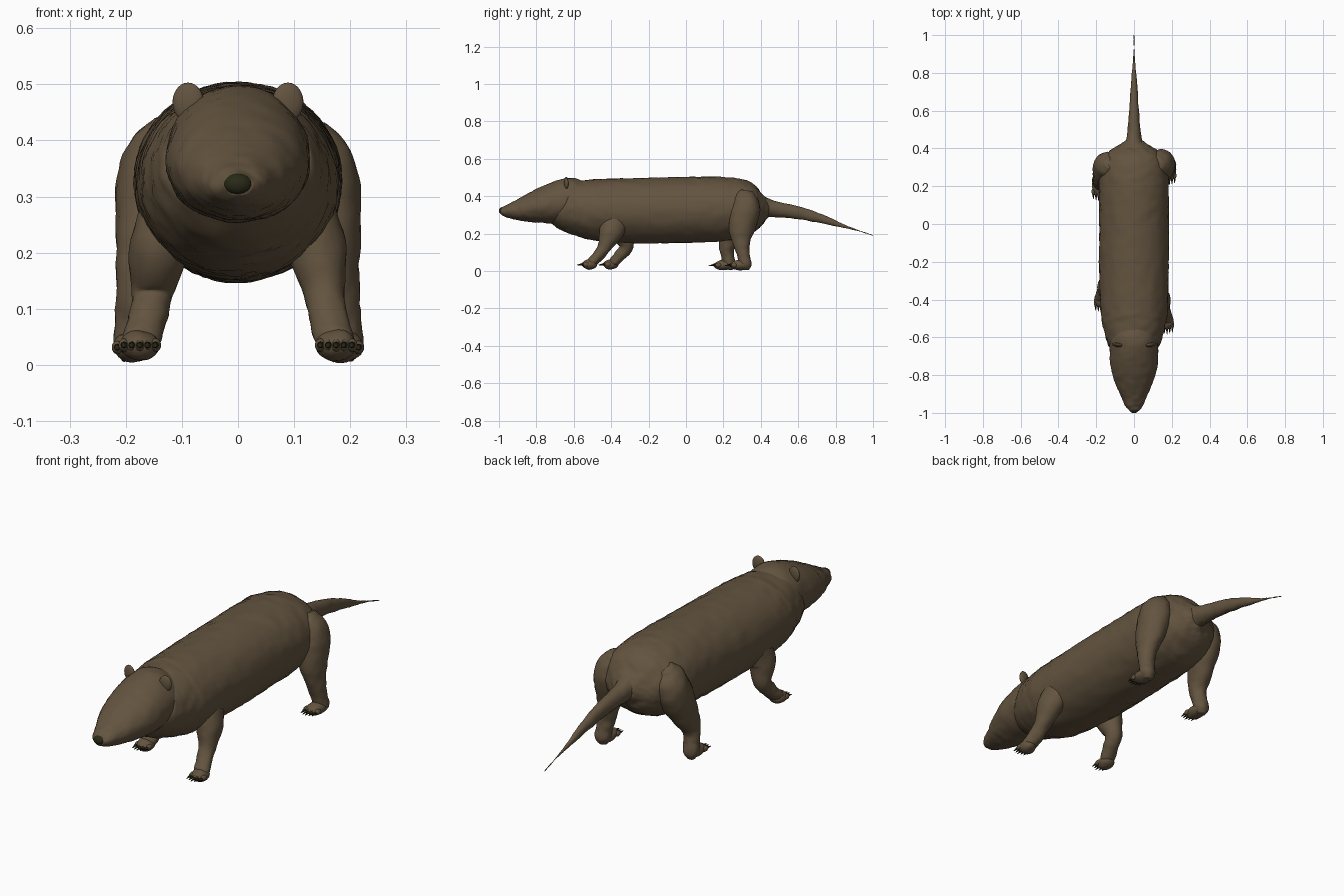
import bpy, bmesh, math
from mathutils import Vector, Matrix, noise

cube = bpy.data.objects.get("Cube")
if cube:
    bpy.data.objects.remove(cube, do_unlink=True)


def material(name, rgb):
    m = bpy.data.materials.new(name)
    m.use_nodes = True
    m.diffuse_color = (*rgb, 1)
    m.node_tree.nodes["Principled BSDF"].inputs["Base Color"].default_value = (*rgb, 1)
    return m


FUR = material("brown_fur", (0.125, 0.088, 0.05))
DARK = material("dark_horn", (0.022, 0.022, 0.008))


def finish(name, bm, mat, rough=0.0):
    """Push the surface into fur clumps, then make a smooth object."""
    bmesh.ops.recalc_face_normals(bm, faces=bm.faces)
    bm.normal_update()
    moves = []
    for v in bm.verts:
        clump = noise.noise(v.co * 26) + 0.6 * noise.noise(v.co * 60)
        moves.append(v.normal * clump * rough)
    for v, d in zip(bm.verts, moves):
        v.co += d
    for f in bm.faces:
        f.smooth = True
    mesh = bpy.data.meshes.new(name)
    bm.to_mesh(mesh)
    bm.free()
    mesh.materials.append(mat)
    ob = bpy.data.objects.new(name, mesh)
    bpy.context.collection.objects.link(ob)
    return ob


def spline(points, steps):
    """Catmull-Rom through points of any dimension."""
    p = [points[0]] + points + [points[-1]]
    out = []
    for i in range(1, len(p) - 2):
        for s in range(steps):
            t = s / steps
            out.append([0.5 * (2 * b + (c - a) * t + (2 * a - 5 * b + 4 * c - d) * t * t
                               + (3 * b - a - 3 * c + d) * t ** 3)
                        for a, b, c, d in zip(*p[i - 1:i + 3])])
    return out + [points[-1]]


def tube(name, points, steps=6, sides=32, rough=0.004):
    """Loft of ellipses; each point is x, y, z, half width, half height."""
    path = spline(points, steps)
    bm = bmesh.new()
    rings = []
    for i, (x, y, z, rw, rh) in enumerate(path):
        a, b = path[max(i - 1, 0)], path[min(i + 1, len(path) - 1)]
        t = Vector(b[:3]) - Vector(a[:3])
        side = Vector((1, 0, 0))
        up = t.cross(side).normalized()
        rings.append([bm.verts.new(Vector((x, y, z))
                                   + side * max(rw, 0.001) * math.cos(k * math.tau / sides)
                                   + up * max(rh, 0.001) * math.sin(k * math.tau / sides))
                      for k in range(sides)])
    for r, q in zip(rings, rings[1:]):
        for k in range(sides):
            n = (k + 1) % sides
            bm.faces.new((r[k], r[n], q[n], q[k]))
    bm.faces.new(rings[0])
    bm.faces.new(rings[-1])
    return finish(name, bm, FUR, rough)


def ball(name, centre, size, mat, rough=0.0, turn=0.0):
    bm = bmesh.new()
    m = (Matrix.Translation(centre) @ Matrix.Rotation(turn, 4, 'Z')
         @ Matrix.Diagonal((*size, 1)))
    bmesh.ops.create_uvsphere(bm, u_segments=24, v_segments=14, radius=1, matrix=m)
    return finish(name, bm, mat, rough)


def lengthwise(rows):
    """Rows of y, bottom, top, half width become centred tube points."""
    return [(0, y, (lo + hi) / 2, w, (hi - lo) / 2) for y, lo, hi, w in rows]


# Trunk, with a loose ruff of fur behind the head
tube("body", lengthwise([
    (-0.655, 0.25, 0.46, 0.11), (-0.64, 0.215, 0.48, 0.135), (-0.56, 0.185, 0.487, 0.16),
    (-0.45, 0.158, 0.492, 0.178), (-0.2, 0.147, 0.498, 0.184), (0.05, 0.152, 0.503, 0.184),
    (0.22, 0.162, 0.502, 0.184), (0.32, 0.185, 0.485, 0.172), (0.38, 0.22, 0.45, 0.135),
    (0.42, 0.27, 0.405, 0.075), (0.45, 0.31, 0.37, 0.03)]), steps=9, sides=56)

# Head tapering into the snout
tube("head", lengthwise([
    (-0.52, 0.28, 0.46, 0.1), (-0.6, 0.25, 0.497, 0.125), (-0.68, 0.248, 0.482, 0.128),
    (-0.76, 0.252, 0.45, 0.122), (-0.84, 0.26, 0.41, 0.1), (-0.91, 0.272, 0.375, 0.07),
    (-0.96, 0.287, 0.351, 0.048), (-0.988, 0.303, 0.338, 0.026)]), steps=7, sides=44, rough=0.003)
ball("nose", (0, -0.983, 0.322), (0.025, 0.018, 0.019), DARK)

# Tail
tube("tail", [(0, 0.36, 0.345, 0.09, 0.08), (0, 0.42, 0.34, 0.05, 0.055),
              (0, 0.48, 0.33, 0.036, 0.042), (0, 0.6, 0.311, 0.026, 0.034),
              (0, 0.72, 0.28, 0.018, 0.024), (0, 0.83, 0.244, 0.009, 0.011),
              (0, 0.92, 0.216, 0.002, 0.003), (0, 1.0, 0.19, 0.001, 0.001)],
     steps=8, sides=20, rough=0.002)


def foot(name, x, toe_y, z, length):
    """Paw with five claws; toe_y is where the toes end."""
    ball(name + "_paw", (x, toe_y + length, z), (0.036, length, 0.027), FUR, 0.003)
    bm = bmesh.new()
    for i in range(-2, 3):
        cx = x + i * 0.014
        cy = toe_y + 0.004 + abs(i) * 0.005
        ball(f"{name}_toe_{i + 3}", (cx, cy + 0.008, z), (0.01, 0.018, 0.012), FUR)
        m = (Matrix.Translation((cx, cy - 0.016, z - 0.001))
             @ Matrix.Rotation(math.radians(98), 4, 'X'))
        bmesh.ops.create_cone(bm, cap_ends=True, segments=8, radius1=0.0075,
                              radius2=0.001, depth=0.034, matrix=m)
    finish(name + "_claws", bm, DARK)


for name, s in (("left", 1), ("right", -1)):
    # Ears
    ball(name + "_ear", (s * 0.089, -0.64, 0.468), (0.028, 0.011, 0.035), FUR, 0.0, s * 0.15)

    # Front legs, the left one stepping forward
    dy = 0 if s > 0 else 0.115
    reach = 1 if s > 0 else 0.8
    shoulder = -0.37 + dy * 0.5
    tube(name + "_front_leg", [
        (s * 0.115, shoulder, 0.29, 0.055, 0.07), (s * 0.138, shoulder - 0.03 * reach, 0.21, 0.055, 0.065),
        (s * 0.152, -0.435 + dy, 0.13, 0.038, 0.038), (s * 0.162, -0.47 + dy, 0.08, 0.034, 0.03),
        (s * 0.172, -0.505 + dy, 0.045, 0.034, 0.026), (s * 0.174, -0.52 + dy, 0.035, 0.02, 0.014)],
        sides=24, rough=0.003)
    foot(name + "_front", s * 0.175, -0.555 + dy, 0.035, 0.04)

    # Hind legs, the right one stepping forward
    dy = 0 if s > 0 else -0.085
    tube(name + "_hind_leg", [
        (s * 0.125, 0.325, 0.43, 0.03, 0.03), (s * 0.135, 0.32 + dy * 0.1, 0.395, 0.06, 0.062),
        (s * 0.148, 0.315 + dy * 0.2, 0.32, 0.07, 0.08), (s * 0.163, 0.297 + dy * 0.5, 0.22, 0.055, 0.068),
        (s * 0.177, 0.297 + dy * 0.9, 0.14, 0.04, 0.044), (s * 0.184, 0.308 + dy, 0.08, 0.034, 0.033),
        (s * 0.188, 0.318 + dy, 0.035, 0.034, 0.032), (s * 0.188, 0.318 + dy, 0.006, 0.018, 0.018)],
        sides=28, rough=0.0035)
    foot(name + "_hind", s * 0.187, 0.235 + dy, 0.031, 0.055)
